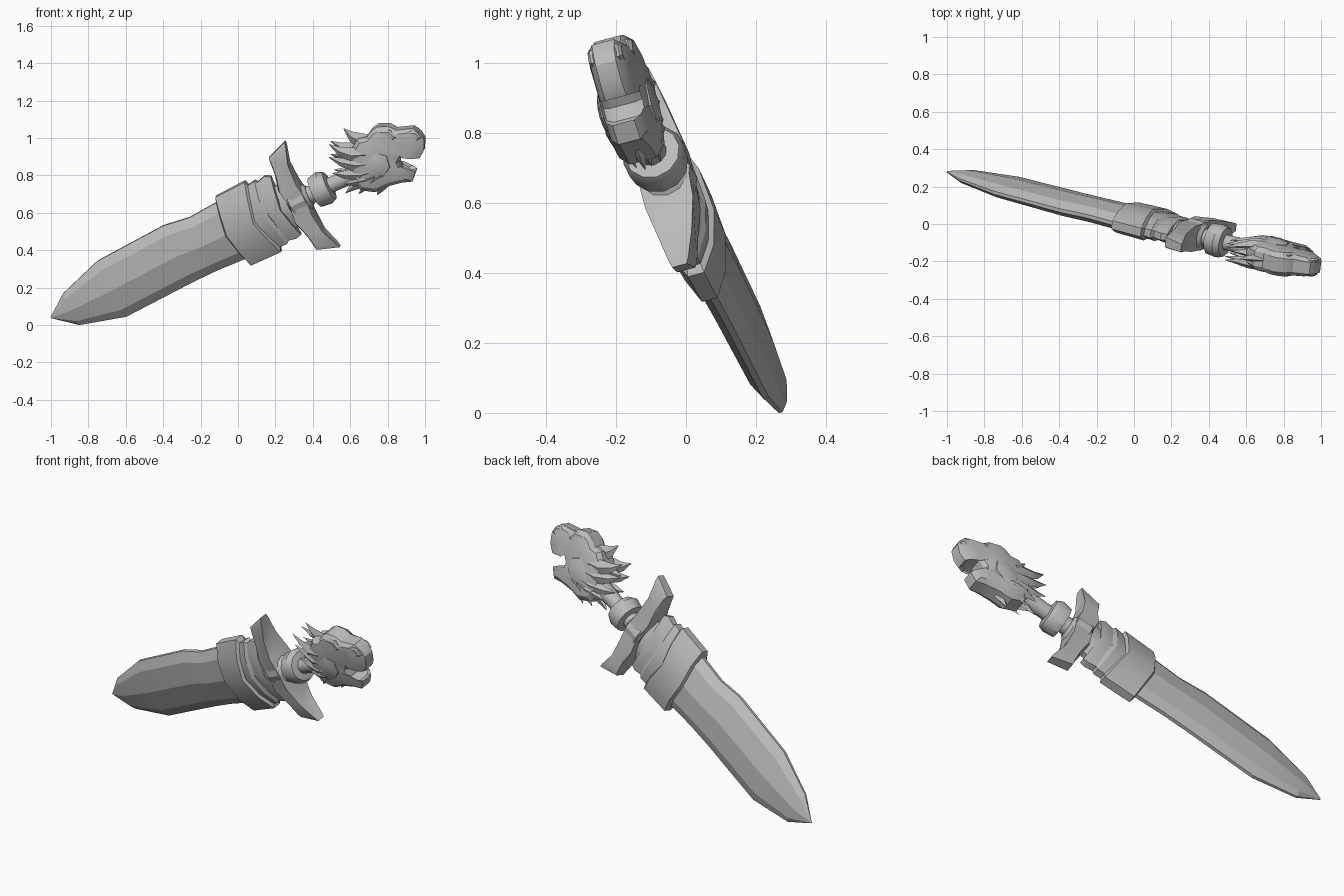
import bpy, bmesh, math
from mathutils import Vector

# dagger frame: A runs tip to pommel, W along the guard, N out of the front face
TIP = Vector((-1.0, 0.28, 0.04))
A = Vector((0.881, -0.223, 0.417)).normalized()
W = Vector((-0.447, -0.175, 0.877))
W = (W - A * W.dot(A)).normalized()
N = A.cross(W)

steel = bpy.data.materials.new("grey_steel")
steel.diffuse_color = (0.5, 0.5, 0.5, 1)


def P(u, v, t):
    return TIP + A * u + W * v + N * t


def F(x, z, t):
    # point of the dagger plane given by its x and z, moved t out of the plane
    dx, dz = x + 1, z - 0.04
    det = A.x * W.z - A.z * W.x
    return P((W.z * dx - W.x * dz) / det, (A.x * dz - A.z * dx) / det, t)


def rings_to_object(name, rings, angle=30):
    # skin matching rings of points and cap both ends
    bm = bmesh.new()
    vr = [[bm.verts.new(p) for p in r] for r in rings]
    n = len(rings[0])
    for a, b in zip(vr, vr[1:]):
        for i in range(n):
            j = (i + 1) % n
            bm.faces.new((a[i], a[j], b[j], b[i]))
    bm.faces.new(vr[0])
    bm.faces.new(vr[-1])
    bmesh.ops.recalc_face_normals(bm, faces=bm.faces)
    me = bpy.data.meshes.new(name)
    bm.to_mesh(me)
    bm.free()
    me.materials.append(steel)
    ob = bpy.data.objects.new(name, me)
    bpy.context.collection.objects.link(ob)
    bpy.ops.object.select_all(action='DESELECT')
    ob.select_set(True)
    bpy.context.view_layer.objects.active = ob
    bpy.ops.object.shade_smooth_by_angle(angle=math.radians(angle))
    return ob


def loft(name, shape, sections, angle=30):
    # sections: u, half width, half thickness, width offset, chevron depth
    rings = []
    for u, w, h, c, k in sections:
        rings.append([P(u + k * (1 - abs(v)), v * w + c, t * h) for v, t in shape])
    return rings_to_object(name, rings, angle)


def slab(name, outline, centre, layers, point=F, thin=lambda x, z: 1.0):
    # layers: t and outline scale about the centre
    rings = []
    for t, s in layers:
        r = []
        for x, z in outline:
            sx, sz = centre[0] + (x - centre[0]) * s, centre[1] + (z - centre[1]) * s
            r.append(point(sx, sz, t * thin(x, z)))
        rings.append(r)
    return rings_to_object(name, rings)


def section(*pts):
    return list(pts) + [(v, -t) for v, t in reversed(pts)]


BLADE = section((1, 0.16), (0.7, 0.68), (0, 1), (-0.7, 0.68), (-1, 0.16))
BAND = section((1, 0.3), (0.58, 0.8), (0, 1), (-0.58, 0.8), (-1, 0.3))
ROUND = [(math.cos(i * math.pi / 6), math.sin(i * math.pi / 6)) for i in range(12)]

# sheath
loft("sheath", BLADE, [
    (0.0, 0.004, 0.004, 0.0, 0), (0.12, 0.096, 0.035, -0.006, 0),
    (0.37, 0.17, 0.053, 0.0, 0), (0.78, 0.173, 0.06, 0.018, 0),
    (0.93, 0.162, 0.062, 0.008, 0), (1.15, 0.175, 0.064, 0.01, 0)], 14)

# sheath collar with stepped straps at the mouth
loft("sheath_collar", BAND, [
    (1.10, 0.18, 0.062, 0.004, -0.03), (1.11, 0.209, 0.077, 0.003, -0.03),
    (1.29, 0.214, 0.081, 0.005, -0.05), (1.30, 0.18, 0.064, 0.005, -0.05)])
loft("outer_strap", BAND, [
    (1.22, 0.18, 0.062, 0, 0), (1.34, 0.192, 0.071, 0.008, -0.03),
    (1.36, 0.17, 0.06, 0.005, -0.03)])
loft("inner_strap", BAND, [
    (1.30, 0.165, 0.055, 0.005, 0), (1.40, 0.19, 0.064, 0.01, -0.03),
    (1.43, 0.178, 0.056, 0.005, -0.03)])
loft("sheath_mouth", BAND, [
    (1.30, 0.13, 0.055, 0, 0), (1.44, 0.125, 0.053, 0, 0), (1.47, 0.10, 0.045, 0, 0)])

# guard with swept ends, thinning towards the tips
arm = [(1.455, 0.0), (1.44, 0.10), (1.462, 0.19), (1.47, 0.28), (1.588, 0.322),
       (1.553, 0.22), (1.548, 0.10), (1.56, 0.0)]
guard = arm + [(u, -v) for u, v in reversed(arm[1:-1])]
slab("guard", guard, (1.51, 0), [(-0.075, 0.92), (-0.055, 1), (0.055, 1), (0.075, 0.92)], P,
     lambda u, v: 1.0 - 0.6 * max(0.0, abs(v) - 0.08) / 0.24)
loft("guard_block", ROUND, [
    (1.45, 0.07, 0.06, 0, 0), (1.465, 0.08, 0.082, 0, 0),
    (1.55, 0.075, 0.08, 0, 0), (1.57, 0.055, 0.055, 0, 0)])

# grip and its ring
loft("grip", ROUND, [
    (1.55, 0.05, 0.05, 0, 0), (1.72, 0.042, 0.042, 0, 0), (1.92, 0.05, 0.05, 0, 0)])
loft("grip_ring", ROUND, [
    (1.598, 0.06, 0.06, 0, 0), (1.602, 0.086, 0.086, 0, 0),
    (1.66, 0.096, 0.092, 0.003, 0), (1.69, 0.08, 0.08, 0, 0),
    (1.695, 0.045, 0.045, 0, 0)])

# beast head with open mouth
head = [(0.60, 0.93), (0.64, 1.00), (0.69, 1.01), (0.72, 1.05), (0.75, 1.07),
        (0.81, 1.07), (0.85, 1.05), (0.94, 1.06), (0.98, 1.03), (0.998, 1.0),
        (0.997, 0.94), (0.975, 0.90), (0.945, 0.925), (0.89, 0.925), (0.865, 0.88),
        (0.88, 0.84), (0.925, 0.82), (0.955, 0.83), (0.935, 0.775),
        (0.88, 0.77), (0.80, 0.75), (0.74, 0.72), (0.66, 0.73), (0.61, 0.80)]


def head_thin(x, z):
    return 1.0 - 0.25 * max(0.0, x - 0.78) / 0.22


slab("head", head, (0.76, 0.91),
     [(-0.076, 0.6), (-0.064, 0.87), (-0.04, 1), (0.04, 1), (0.064, 0.87), (0.076, 0.6)],
     thin=head_thin)

brow = [(0.71, 1.02), (0.76, 1.055), (0.82, 1.055), (0.86, 1.02), (0.83, 0.985), (0.77, 1.0)]
nose = [(0.90, 1.045), (0.96, 1.045), (0.985, 1.01), (0.96, 0.985), (0.90, 1.0)]
cheek = [(0.66, 0.88), (0.74, 0.95), (0.81, 0.93), (0.83, 0.86), (0.79, 0.80), (0.70, 0.78)]
for side, s in (("front", 1), ("back", -1)):
    slab("brow_" + side, brow, (0.79, 1.02), [(0.03 * s, 1), (0.056 * s, 1), (0.066 * s, 0.75)])
    slab("nostril_" + side, nose, (0.94, 1.015), [(0.02 * s, 1), (0.042 * s, 1), (0.05 * s, 0.7)])
    slab("cheek_" + side, cheek, (0.75, 0.87), [(0.05 * s, 1), (0.074 * s, 0.85), (0.084 * s, 0.4)])


# mane locks: flattened curved spikes
def lock(name, base, tip, width, t0, t1, bend):
    rings = []
    d = Vector((tip[0] - base[0], tip[1] - base[1]))
    side = Vector((-d.y, d.x)).normalized()
    for f, w in ((0, 0.7), (0.35, 1.0), (0.7, 0.55), (1, 0.03)):
        c = Vector(base) + d * f + side * bend * math.sin(f * math.pi)
        t = t0 + (t1 - t0) * f
        rings.append([F(c.x + side.x * w * width * i, c.y + side.y * w * width * i,
                        t + w * 0.024 * j)
                      for i, j in ((1, 0), (0, 1), (-1, 0), (0, -1))])
    rings_to_object(name, rings)


centre_locks = [((0.72, 0.97), (0.565, 1.05), 0.045, 0.02),
                ((0.70, 0.93), (0.515, 0.905), 0.045, 0.01),
                ((0.72, 0.80), (0.575, 0.705), 0.04, -0.01),
                ((0.80, 0.80), (0.745, 0.695), 0.035, 0.0)]
side_locks = [((0.69, 0.93), (0.49, 0.975), 0.04, 0.025),
              ((0.72, 0.88), (0.49, 0.905), 0.042, 0.02),
              ((0.74, 0.84), (0.51, 0.82), 0.042, 0.015),
              ((0.74, 0.81), (0.57, 0.76), 0.04, 0.0),
              ((0.78, 0.82), (0.65, 0.71), 0.035, -0.01)]
for i, (b, t, w, k) in enumerate(centre_locks):
    lock("mane_lock_middle_%d" % i, b, t, w, 0, 0, k)
for i, (b, t, w, k) in enumerate(side_locks):
    for s in (1, -1):
        lock("mane_lock_side_%d" % i, b, t, w, 0.064 * s, 0.035 * s, k)
